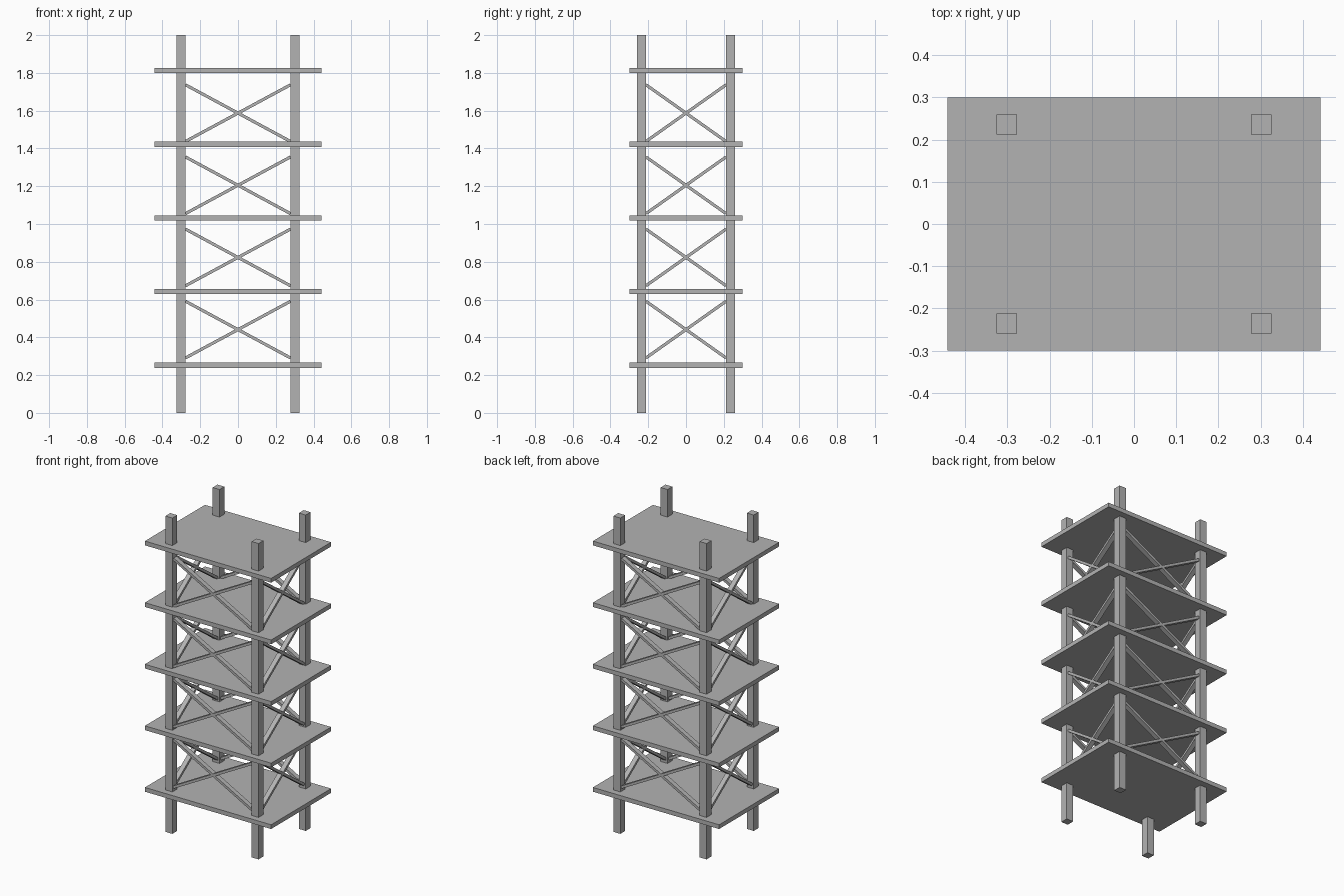
import bpy
from math import atan2, hypot
from mathutils import Matrix

cube = bpy.data.objects.get("Cube")
if cube:
    bpy.data.objects.remove(cube, do_unlink=True)

# One plain grey for the whole rack
grey = bpy.data.materials.new("plain_grey")
grey.use_nodes = True
colour = (0.45, 0.45, 0.45, 1)
grey.diffuse_color = colour
grey.node_tree.nodes["Principled BSDF"].inputs["Base Color"].default_value = colour

POST_X, POST_Y, POST = 0.302, 0.236, 0.048
LEVELS = [0.252 + 0.39 * i for i in range(5)]
BRACE_CENTRES = [0.441 + 0.382 * i for i in range(4)]
BRACE_RISE, BRACE_THICK, BRACE_DEPTH = 0.3, 0.016, 0.03


def box(name, size, location, rotation=(0, 0, 0)):
    bpy.ops.mesh.primitive_cube_add(size=1, location=location, rotation=rotation)
    obj = bpy.context.object
    obj.name = name
    obj.data.transform(Matrix.Diagonal((*size, 1)))
    obj.data.materials.append(grey)
    return obj


# Corner posts
for x_side, x_name in ((-1, "right"), (1, "left")):
    for y_side, y_name in ((-1, "front"), (1, "back")):
        box(f"{y_name}_{x_name}_post", (POST, POST, 2),
            (x_side * POST_X, y_side * POST_Y, 1))

# Shelves
for i, z in enumerate(LEVELS):
    box(f"shelf_{i + 1}", (0.884, 0.6, 0.027), (0, 0, z))

# Crossed braces between the inner faces of the posts
span_x, span_y = 2 * POST_X - POST, 2 * POST_Y - POST
for i, z in enumerate(BRACE_CENTRES):
    for lean in (-1, 1):
        for side, name in ((-1, "front"), (1, "back")):
            box(f"{name}_brace_{i + 1}",
                (hypot(span_x, BRACE_RISE), BRACE_DEPTH, BRACE_THICK),
                (0, side * POST_Y, z), (0, lean * atan2(BRACE_RISE, span_x), 0))
        for side, name in ((-1, "right"), (1, "left")):
            box(f"{name}_brace_{i + 1}",
                (BRACE_DEPTH, hypot(span_y, BRACE_RISE), BRACE_THICK),
                (side * POST_X, 0, z), (lean * atan2(BRACE_RISE, span_y), 0, 0))
